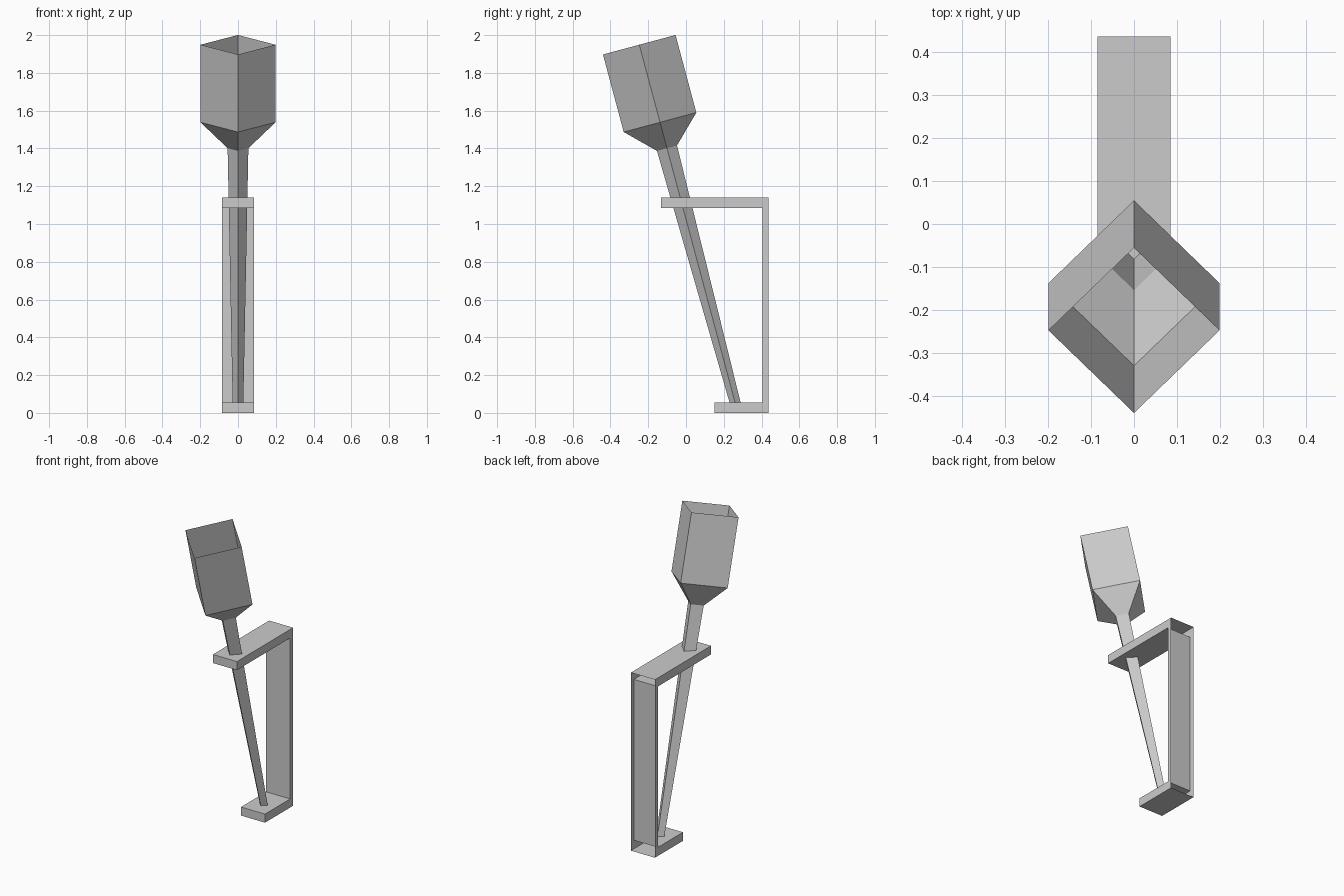
import bpy, bmesh, math
from mathutils import Matrix, Vector

if "Cube" in bpy.data.objects:
    bpy.data.objects.remove(bpy.data.objects["Cube"])

TILT = Matrix.Rotation(math.radians(15), 4, 'X')
RIM_CENTRE = Vector((0, -0.2475, 1.949))


def make_object(name, bm):
    mesh = bpy.data.meshes.new(name)
    bm.to_mesh(mesh)
    bm.free()
    ob = bpy.data.objects.new(name, mesh)
    bpy.context.collection.objects.link(ob)
    return ob


def tapered_shell(name, rings, sides=4):
    """Open-ended shell through (distance below rim, radius) rings."""
    bm = bmesh.new()
    loops = []
    for depth, r in rings:
        angles = [2 * math.pi * i / sides for i in range(sides)]
        loops.append([bm.verts.new((r * math.cos(a), r * math.sin(a), -depth))
                      for a in angles])
    for up, low in zip(loops, loops[1:]):
        for i in range(sides):
            j = (i + 1) % sides
            bm.faces.new((low[i], low[j], up[j], up[i]))
    ob = make_object(name, bm)
    ob.matrix_world = Matrix.Translation(RIM_CENTRE) @ TILT
    return ob


def open_back_profile(name, profile, half_width):
    """Extrude a (y, z) profile along x, leaving its closing edge open."""
    bm = bmesh.new()
    left = [bm.verts.new((-half_width, y, z)) for y, z in profile]
    right = [bm.verts.new((half_width, y, z)) for y, z in profile]
    bm.faces.new(left)
    bm.faces.new(right[::-1])
    for i in range(len(profile) - 1):
        bm.faces.new((left[i + 1], left[i], right[i], right[i + 1]))
    return make_object(name, bm)


# Hollow four-sided torch: cup with funnel, then the slim shaft
tapered_shell("torch_cup", [(0, 0.199), (0.425, 0.199), (0.567, 0.055)])
tapered_shell("torch_shaft", [(0.567, 0.055), (1.977, 0.028)])

# C-shaped wall bracket, open at the back where it meets the wall
open_back_profile("wall_bracket", [
    (0.436, 1.14), (-0.132, 1.14), (-0.132, 1.085), (0.406, 1.085),
    (0.406, 0.055), (0.152, 0.055), (0.152, 0.0), (0.436, 0.0)][::-1], 0.085)
